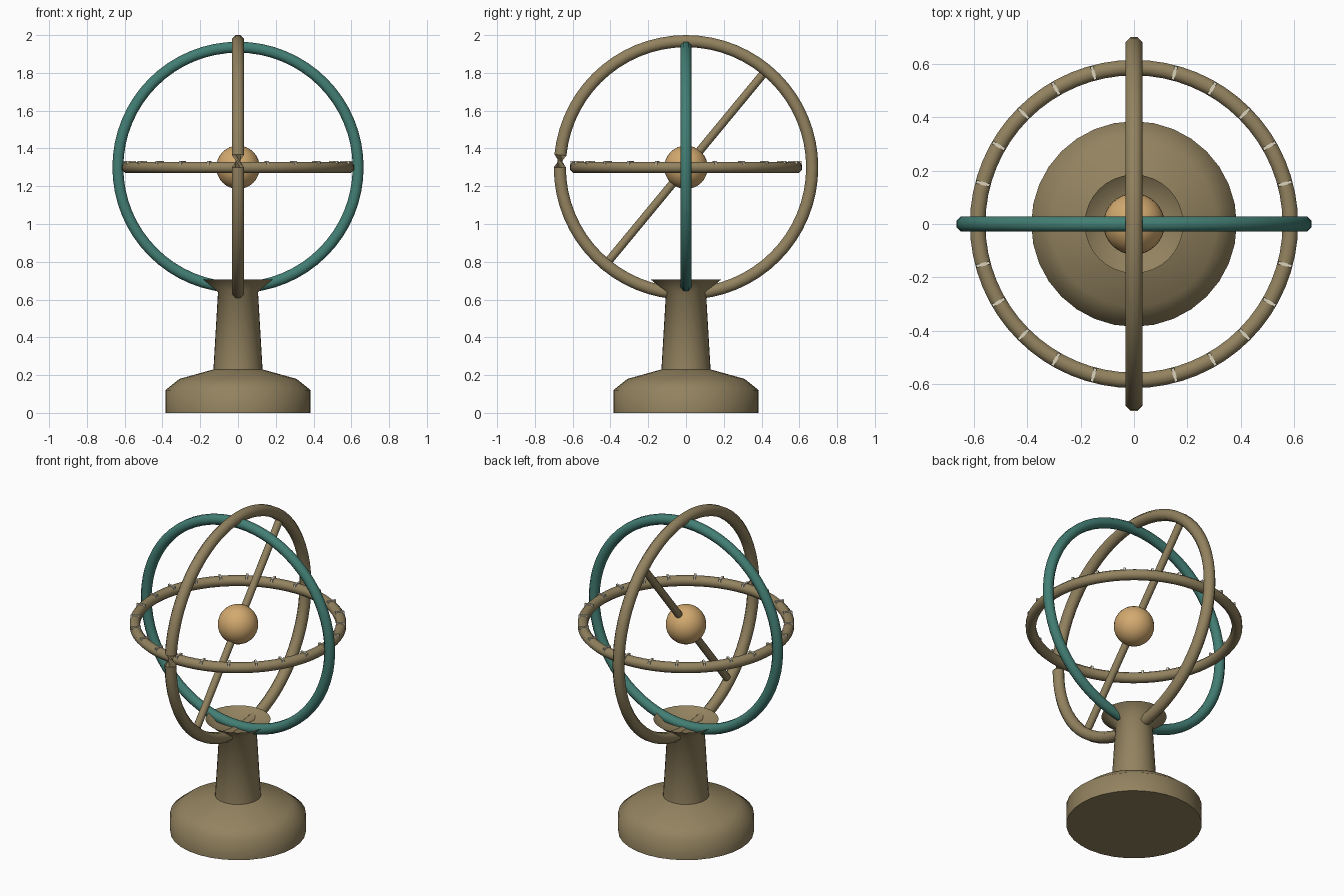
import bpy, bmesh, math
from mathutils import Vector, Matrix

cube = bpy.data.objects.get("Cube")
if cube:
    bpy.data.objects.remove(cube, do_unlink=True)

CENTRE = Vector((0, 0, 1.3))
X, Y, Z = (Vector(row) for row in Matrix.Identity(3))


def material(name, colour):
    mat = bpy.data.materials.new(name)
    mat.use_nodes = True
    mat.diffuse_color = (*colour, 1)
    mat.node_tree.nodes["Principled BSDF"].inputs["Base Color"].default_value = (*colour, 1)
    return mat


bronze = material("bronze", (0.29, 0.225, 0.115))
verdigris = material("verdigris", (0.055, 0.21, 0.175))
gold = material("gold", (0.65, 0.4, 0.16))
ivory = material("ivory", (0.7, 0.65, 0.5))


def finish(bm, name, mat, angle=None):
    """Turn a bmesh into a coloured object, smooth below the given angle."""
    bmesh.ops.recalc_face_normals(bm, faces=bm.faces)
    mesh = bpy.data.meshes.new(name)
    bm.to_mesh(mesh)
    bm.free()
    mesh.materials.append(mat)
    obj = bpy.data.objects.new(name, mesh)
    bpy.context.collection.objects.link(obj)
    if angle:
        bpy.ops.object.select_all(action='DESELECT')
        obj.select_set(True)
        bpy.context.view_layer.objects.active = obj
        bpy.ops.object.shade_smooth_by_angle(angle=math.radians(angle))
    return obj


def ring(name, u, v, major, half_width, mat, seam_shift=0, segments=64, sides=8):
    """Octagonal tube around CENTRE in the plane of u and v."""
    bm = bmesh.new()
    axis = u.cross(v)
    minor = half_width / math.cos(math.pi / sides)
    loops = []
    for i in range(segments):
        a = math.tau * i / segments
        out = u * math.cos(a) + v * math.sin(a)
        loop = []
        for j in range(sides):
            b = math.tau * (j + 0.5) / sides
            loop.append(bm.verts.new(
                CENTRE + out * (major + minor * math.cos(b)) + axis * minor * math.sin(b)))
        loops.append(loop)
    for i, loop in enumerate(loops):
        after = loops[(i + 1) % segments]
        shift = seam_shift if i == segments - 1 else 0
        for j in range(sides):
            k = (j + 1) % sides
            bm.faces.new((loop[j], loop[k], after[(k + shift) % sides], after[(j + shift) % sides]))
    return finish(bm, name, mat, 50)


def lathe(name, profile, mat, steps=32):
    """Revolve (radius, height) points around the z axis."""
    bm = bmesh.new()
    verts = [bm.verts.new((r, 0, z)) for r, z in profile]
    edges = [bm.edges.new(pair) for pair in zip(verts, verts[1:])]
    bmesh.ops.spin(bm, geom=verts + edges, axis=Z, cent=(0, 0, 0),
                   angle=math.tau, steps=steps)
    bmesh.ops.remove_doubles(bm, verts=bm.verts, dist=0.0005)
    return finish(bm, name, mat, 60)


# Pedestal: round foot, tapered column and dished collar
lathe("pedestal", [(0, 0), (0.385, 0), (0.385, 0.12), (0.31, 0.18), (0.13, 0.23),
                   (0.106, 0.64), (0.185, 0.705), (0.125, 0.66), (0, 0.66)], bronze)

# Three great rings, the meridian one twisted at its front joint
ring("meridian_ring", -Y, -Z, 0.668, 0.032, bronze, seam_shift=4)
ring("upright_cross_ring", X, Z, 0.636, 0.029, verdigris)
ring("horizon_ring", X, Y, 0.586, 0.029, bronze)

# Hour marks set into the top of the horizon ring
bm = bmesh.new()
MARKS = 24
for i in range(MARKS):
    place = (Matrix.Translation(CENTRE) @ Matrix.Rotation(math.tau * i / MARKS, 4, 'Z')
             @ Matrix.Translation((0.586, 0, 0.025)) @ Matrix.Diagonal((0.052, 0.012, 0.018, 1)))
    bmesh.ops.create_cube(bm, size=1, matrix=place)
finish(bm, "hour_marks", ivory)

# Tilted polar rod
bm = bmesh.new()
tilt = Vector((0, 0.405, 0.49))
bmesh.ops.create_cone(bm, cap_ends=True, segments=12, radius1=0.022, radius2=0.022,
                      depth=tilt.length * 2,
                      matrix=Matrix.Translation(CENTRE) @ Z.rotation_difference(tilt).to_matrix().to_4x4())
finish(bm, "polar_rod", bronze, 40)

# Central globe
bm = bmesh.new()
bmesh.ops.create_uvsphere(bm, u_segments=32, v_segments=16, radius=0.115,
                          matrix=Matrix.Translation(CENTRE))
finish(bm, "globe", gold, 40)
